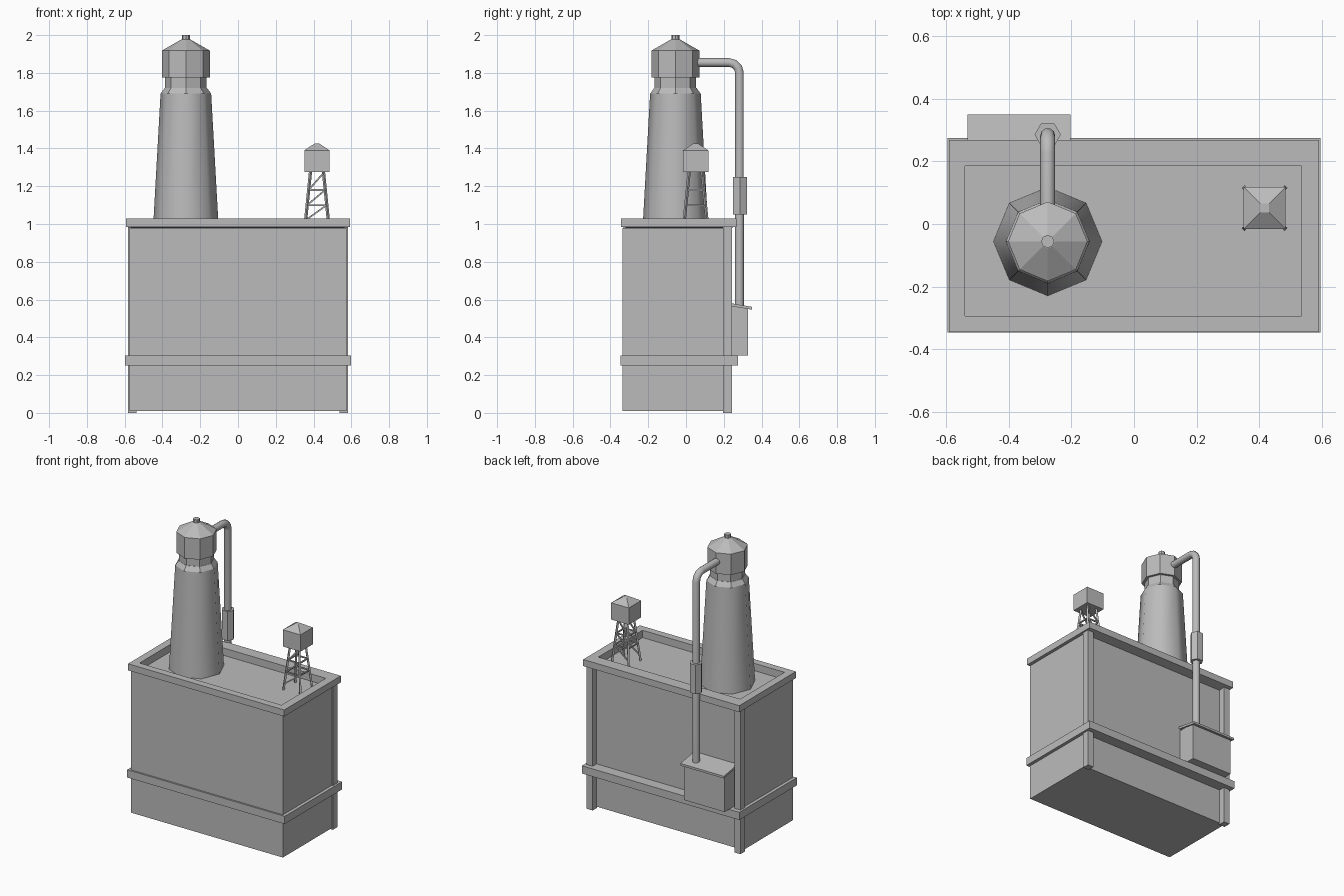
import bpy, bmesh, math
from mathutils import Vector

cube = bpy.data.objects.get("Cube")
if cube:
    bpy.data.objects.remove(cube, do_unlink=True)

grey = bpy.data.materials.new("plain grey")
grey.use_nodes = True
grey.diffuse_color = (0.5, 0.5, 0.5, 1)
grey.node_tree.nodes["Principled BSDF"].inputs["Base Color"].default_value = (0.5, 0.5, 0.5, 1)


def finish(bm, name):
    bmesh.ops.recalc_face_normals(bm, faces=bm.faces)
    mesh = bpy.data.meshes.new(name)
    bm.to_mesh(mesh)
    bm.free()
    mesh.materials.append(grey)
    obj = bpy.data.objects.new(name, mesh)
    bpy.context.collection.objects.link(obj)
    return obj


def box(name, x, y, z):
    bm = bmesh.new()
    bmesh.ops.create_cube(bm, size=1)
    for v in bm.verts:
        for i, (a, b) in enumerate((x, y, z)):
            v.co[i] = (a + b) / 2 + v.co[i] * (b - a)
    return finish(bm, name)


def lathe(name, centre, profile, sides, turn=0.0):
    """Closed solid from stacked polygon rings given as (radius, height)."""
    bm = bmesh.new()
    rings = []
    for r, z in profile:
        angles = [turn + math.tau * i / sides for i in range(sides)]
        rings.append([bm.verts.new((centre[0] + r * math.cos(a), centre[1] + r * math.sin(a), z))
                      for a in angles])
    for low, high in zip(rings, rings[1:]):
        for i in range(sides):
            j = (i + 1) % sides
            bm.faces.new((low[i], low[j], high[j], high[i]))
    bm.faces.new(rings[0])
    bm.faces.new(rings[-1])
    return finish(bm, name)


def bar(name, a, b, thick):
    """Square strut between two points."""
    a, b = Vector(a), Vector(b)
    bm = bmesh.new()
    bmesh.ops.create_cube(bm, size=1)
    bmesh.ops.scale(bm, vec=(thick, thick, (b - a).length), verts=bm.verts)
    turn = (b - a).to_track_quat("Z", "Y").to_matrix()
    bmesh.ops.rotate(bm, matrix=turn, verts=bm.verts)
    bmesh.ops.translate(bm, vec=(a + b) / 2, verts=bm.verts)
    return finish(bm, name)


def smooth(obj, degrees):
    bpy.ops.object.select_all(action="DESELECT")
    obj.select_set(True)
    bpy.context.view_layer.objects.active = obj
    bpy.ops.object.shade_smooth_by_angle(angle=math.radians(degrees))


# Main block, back corner posts and ledge
box("building_body", (-0.575, 0.575), (-0.335, 0.2), (0.01, 0.98))
for side, name in ((-1, "right"), (1, "left")):
    box("back_post_" + name, sorted((side * 0.538, side * 0.583)), (0.195, 0.243), (0, 0.99))
box("ledge", (-0.597, 0.597), (-0.347, 0.275), (0.25, 0.303))

# Parapet frame around the sunken roof
outer = (-0.592, 0.592, -0.345, 0.268)
inner = (-0.54, 0.536, -0.295, 0.185)
bm = bmesh.new()
loops = []
for (x0, x1, y0, y1), z in ((outer, 0.985), (outer, 1.03), (inner, 1.03), (inner, 0.975)):
    loops.append([bm.verts.new((x, y, z)) for x, y in ((x0, y0), (x1, y0), (x1, y1), (x0, y1))])
for k in range(4):
    a, b = loops[k], loops[(k + 1) % 4]
    for i in range(4):
        j = (i + 1) % 4
        bm.faces.new((a[i], a[j], b[j], b[i]))
finish(bm, "parapet")

# Stack with neck, cap and finial
stack = (-0.276, -0.056)
smooth(lathe("stack_shaft", stack, [(0.174, 0.975), (0.134, 1.69)], 8), 50)
lathe("stack_shoulder", stack, [(0.134, 1.69), (0.112, 1.72)], 8)
lathe("stack_neck", stack, [(0.11, 1.71), (0.11, 1.78)], 8)
lathe("stack_cap", stack, [(0.127, 1.775), (0.127, 1.918), (0.022, 1.978)], 8)
lathe("stack_finial", stack, [(0.021, 1.97), (0.021, 2.0)], 8)

# Duct from the cap down to the rear housing
duct_y, duct_z, bend = 0.283, 1.855, 0.055
path = [(stack[0], 0.03, duct_z)]
for i in range(4):
    t = math.pi / 2 * i / 3
    path.append((stack[0], duct_y - bend + bend * math.sin(t), duct_z - bend + bend * math.cos(t)))
path.append((stack[0], duct_y, 0.55))
bm = bmesh.new()
sides, previous = 10, None
for i, p in enumerate(path):
    p = Vector(p)
    before = Vector(path[max(i - 1, 0)])
    after = Vector(path[min(i + 1, len(path) - 1)])
    tangent = ((p - before).normalized() + (after - p).normalized()).normalized()
    across = Vector((1, 0, 0))
    up = tangent.cross(across)
    ring = [bm.verts.new(p + 0.024 * (across * math.cos(math.tau * k / sides)
                                      + up * math.sin(math.tau * k / sides))) for k in range(sides)]
    if previous:
        for k in range(sides):
            n = (k + 1) % sides
            bm.faces.new((previous[k], previous[n], ring[n], ring[k]))
    else:
        bm.faces.new(ring)
    previous = ring
bm.faces.new(previous)
smooth(finish(bm, "duct"), 50)
lathe("duct_sleeve", (stack[0], 0.286), [(0.042, 1.05), (0.042, 1.25)], 6)

# Rear housing with a sloping lid
box("rear_housing", (-0.522, -0.213), (0.195, 0.327), (0.305, 0.562))
lid = box("housing_lid", (-0.532, -0.203), (0.2, 0.35), (0.565, 0.58))
for v in lid.data.vertices:
    v.co.z -= (v.co.y - 0.24) * 0.17

# Water tank on a braced stand
tx, ty = 0.418, 0.051
root2 = math.sqrt(2)
lathe("tank", (tx, ty), [(0.067 * root2, 1.275), (0.067 * root2, 1.39), (0.014 * root2, 1.425)],
      4, math.pi / 4)


def leg_point(sx, sy, z):
    half = 0.064 - (z - 0.98) * 0.1
    return (tx + sx * half, ty + sy * half, z)


corners = [(-1, -1), (1, -1), (1, 1), (-1, 1)]
levels = [1.02, 1.1, 1.18, 1.27]
for i, c in enumerate(corners):
    d = corners[(i + 1) % 4]
    bar("stand_leg", leg_point(*c, 0.975), leg_point(*c, 1.28), 0.012)
    for z in levels[1:3]:
        bar("stand_rail", leg_point(*c, z), leg_point(*d, z), 0.008)
    if c[1] == d[1]:
        for low, high in zip(levels, levels[1:]):
            bar("stand_brace", leg_point(-1, c[1], low), leg_point(1, c[1], high), 0.008)
